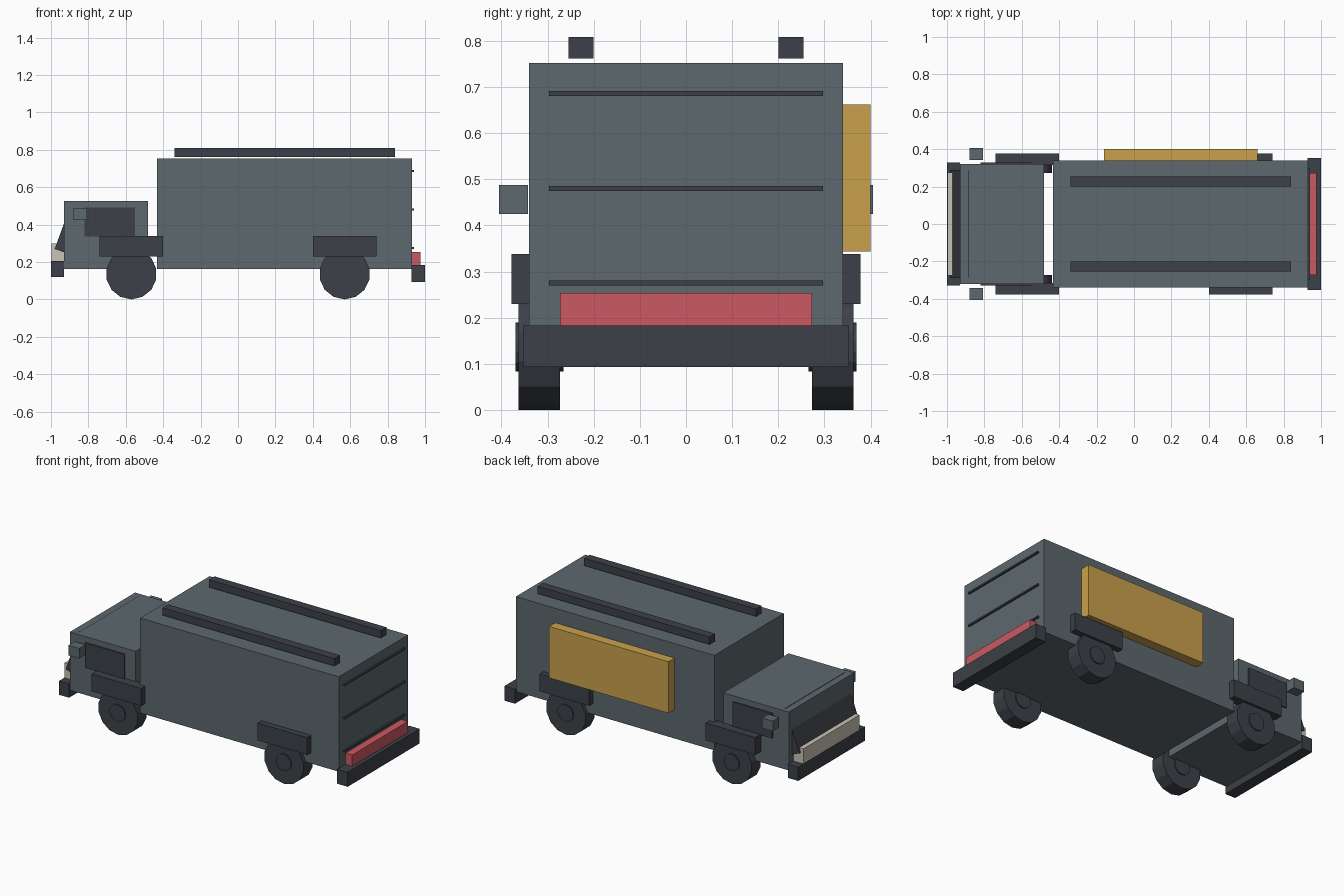
import bpy, math

if "Cube" in bpy.data.objects:
    bpy.data.objects.remove(bpy.data.objects["Cube"])

def lin(c):
    c /= 255
    return c / 12.92 if c <= 0.04045 else ((c + 0.055) / 1.055) ** 2.4

def material(name, r, g, b):
    m = bpy.data.materials.new(name)
    m.diffuse_color = (lin(r), lin(g), lin(b), 1)
    m.use_nodes = True
    m.node_tree.nodes["Principled BSDF"].inputs["Base Color"].default_value = m.diffuse_color
    return m

GREY = material("slate grey", 93, 104, 109)
DARK = material("charcoal", 60, 64, 71)
GOLD = material("amber", 202, 161, 77)
RED = material("tail red", 204, 89, 98)
CREAM = material("warm white", 202, 196, 182)

def box(name, x, y, z, mat):
    """Box from (min, max) ranges on each axis."""
    bpy.ops.mesh.primitive_cube_add(size=1, location=[(a + b) / 2 for a, b in (x, y, z)])
    o = bpy.context.object
    o.name = name
    o.scale = [b - a for a, b in (x, y, z)]
    bpy.ops.object.transform_apply(location=False, rotation=False, scale=True)
    o.data.materials.append(mat)
    return o

def pair(name, x, y, z, mat):
    """Same box on both sides of the vehicle."""
    box(name + "_left", x, y, z, mat)
    box(name + "_right", x, (-y[1], -y[0]), z, mat)

def drum(name, x, y, z, r, depth, sides):
    bpy.ops.mesh.primitive_cylinder_add(vertices=sides, radius=r, depth=depth,
                                        location=(x, y, z), rotation=(math.pi / 2, 0, 0))
    o = bpy.context.object
    o.name = name
    o.data.materials.append(DARK)

# Main bodies
box("cargo_body", (-0.433, 0.93), (-0.34, 0.34), (0.163, 0.752), GREY)
box("cab", (-0.93, -0.48), (-0.32, 0.32), (0.163, 0.525), GREY)

# Sloped windscreen: front face runs from (-0.98, 0.27) back up to the roof
tilt, length, thick = math.radians(20), 0.273, 0.06
s, c = math.sin(tilt), math.cos(tilt)
screen = box("windscreen", (-thick / 2, thick / 2), (-0.29, 0.29), (-length / 2, length / 2), DARK)
screen.location = (-0.98 + s * length / 2 + c * thick / 2, 0,
                   0.27 + c * length / 2 - s * thick / 2)
screen.rotation_euler = (0, tilt, 0)

# Cab details
pair("side_window", (-0.82, -0.55), (0.31, 0.328), (0.335, 0.49), DARK)
pair("mirror", (-0.88, -0.806), (0.343, 0.405), (0.425, 0.488), GREY)
box("headlight_bar", (-0.998, -0.93), (-0.275, 0.275), (0.2, 0.298), CREAM)
box("front_bumper", (-1.0, -0.93), (-0.328, 0.328), (0.12, 0.205), DARK)

# Rear details
box("rear_bumper", (0.927, 1.0), (-0.353, 0.353), (0.093, 0.183), DARK)
box("tail_light_bar", (0.93, 0.975), (-0.273, 0.273), (0.175, 0.253), RED)
for i, z in enumerate((0.275, 0.48, 0.686)):
    box(f"door_rib_{i}", (0.92, 0.941), (-0.297, 0.297), (z - 0.005, z + 0.005), DARK)

# Roof rails and side awning
pair("roof_rail", (-0.34, 0.84), (0.2, 0.255), (0.762, 0.808), DARK)
box("side_awning", (-0.16, 0.66), (0.335, 0.4), (0.343, 0.662), GOLD)

# Wheels, hubs and fenders
for end, x in (("front", -0.57), ("rear", 0.57)):
    pair(end + "_fender", (x - 0.17, x + 0.17), (0.315, 0.378), (0.23, 0.338), DARK)
    for side, y in (("left", 0.318), ("right", -0.318)):
        drum(f"{end}_{side}_wheel", x, y, 0.136, 0.136, 0.09, 14)
        drum(f"{end}_{side}_hub", x, y, 0.136, 0.053, 0.104, 14)
